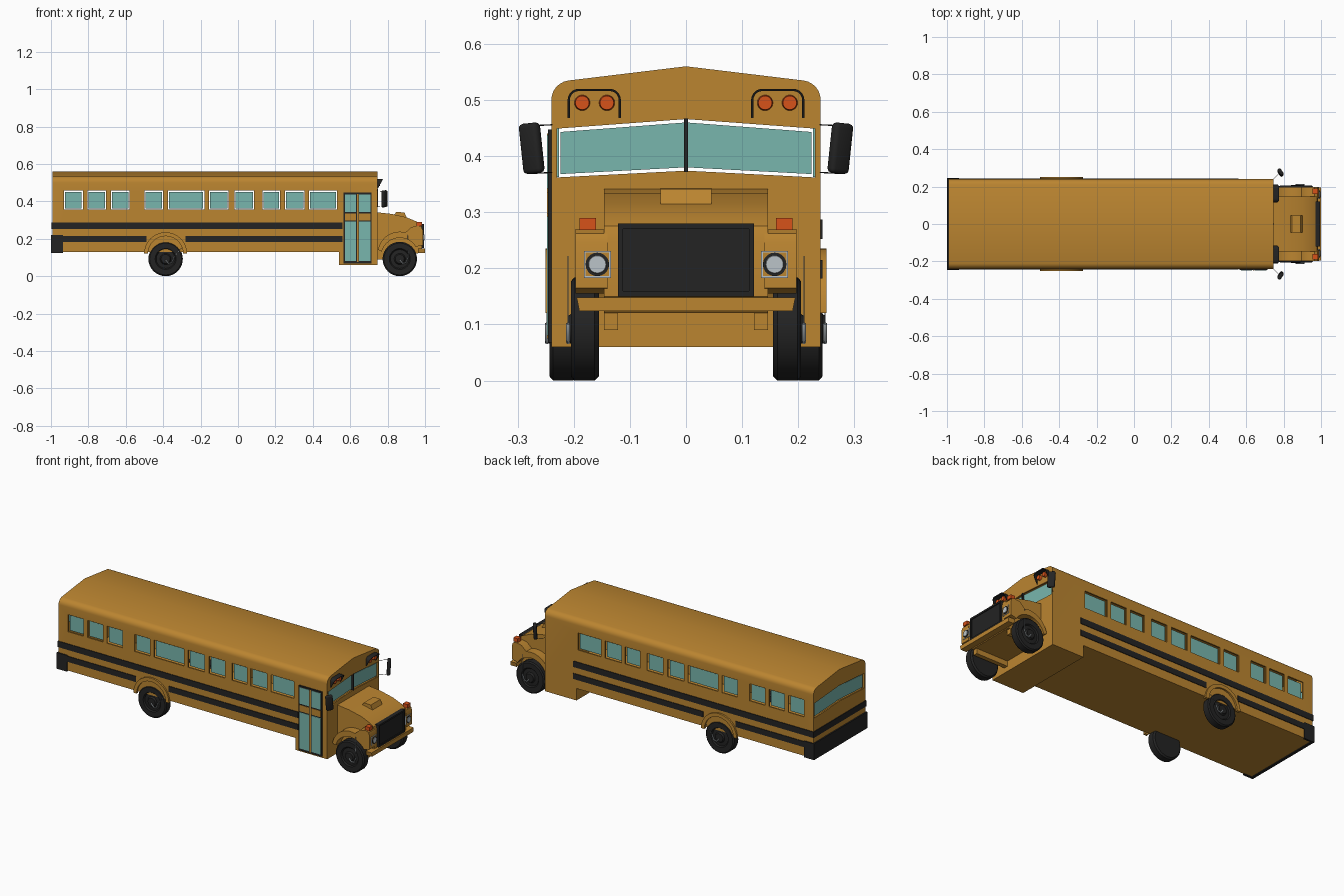
import bpy, bmesh
from math import sin, cos, pi, radians
from mathutils import Vector, Matrix

if "Cube" in bpy.data.objects:
    bpy.data.objects.remove(bpy.data.objects["Cube"])


def material(name, r, g, b):
    m = bpy.data.materials.new(name)
    m.use_nodes = True
    m.diffuse_color = (r, g, b, 1)
    m.node_tree.nodes["Principled BSDF"].inputs["Base Color"].default_value = (r, g, b, 1)
    return m


YELLOW = material("bus yellow", 0.5, 0.235, 0.03)
BLACK = material("soft black", 0.017, 0.017, 0.017)
GLASS = material("teal glass", 0.19, 0.47, 0.42)
ORANGE = material("lamp orange", 0.68, 0.085, 0.01)
SILVER = material("silver grey", 0.5, 0.55, 0.58)


def finish(name, bm, mat, smooth=False):
    bmesh.ops.recalc_face_normals(bm, faces=bm.faces)
    mesh = bpy.data.meshes.new(name)
    bm.to_mesh(mesh)
    bm.free()
    ob = bpy.data.objects.new(name, mesh)
    bpy.context.collection.objects.link(ob)
    mesh.materials.append(mat)
    bpy.ops.object.select_all(action="DESELECT")
    bpy.context.view_layer.objects.active = ob
    ob.select_set(True)
    if smooth:
        bpy.ops.object.shade_smooth_by_angle(angle=radians(35))
    return ob


def add_prism(bm, pts, axis, a, b):
    """Extrude a 2D outline along x (outline in y, z) or y (outline in x, z)."""
    def place(p, d):
        return (d, p[0], p[1]) if axis == "x" else (p[0], d, p[1])
    lo = [bm.verts.new(place(p, a)) for p in pts]
    hi = [bm.verts.new(place(p, b)) for p in pts]
    bm.faces.new(lo)
    bm.faces.new(hi)
    for i in range(len(pts)):
        j = (i + 1) % len(pts)
        bm.faces.new((lo[i], lo[j], hi[j], hi[i]))


def add_box(bm, x0, x1, y0, y1, z0, z1):
    add_prism(bm, [(y0, z0), (y1, z0), (y1, z1), (y0, z1)], "x", x0, x1)


def prism(name, pts, axis, a, b, mat, smooth=False):
    bm = bmesh.new()
    add_prism(bm, pts, axis, a, b)
    return finish(name, bm, mat, smooth)


def boxes(name, mat, *ranges):
    bm = bmesh.new()
    for r in ranges:
        add_box(bm, *r)
    return finish(name, bm, mat)


def arc(cx, cz, r, a0, a1, n):
    return [(cx + r * cos(radians(a0 + (a1 - a0) * i / n)),
             cz + r * sin(radians(a0 + (a1 - a0) * i / n))) for i in range(n + 1)]


def cut(target, cutter):
    bpy.context.view_layer.objects.active = target
    mod = target.modifiers.new("cut", "BOOLEAN")
    mod.operation, mod.solver, mod.object = "DIFFERENCE", "EXACT", cutter
    bpy.ops.object.modifier_apply(modifier=mod.name)
    bpy.data.objects.remove(cutter)


def wire(name, points, radius, mat):
    cu = bpy.data.curves.new(name, "CURVE")
    cu.dimensions, cu.bevel_depth, cu.bevel_resolution = "3D", radius, 1
    sp = cu.splines.new("POLY")
    sp.points.add(len(points) - 1)
    for p, co in zip(sp.points, points):
        p.co = (*co, 1)
    cu.materials.append(mat)
    bpy.context.collection.objects.link(bpy.data.objects.new(name, cu))


# Hollow body shell with a shallow peaked roof
def section(half, floor, drop):
    corner = arc(half - 0.035, 0.5 - drop, 0.035, 0, 82, 6)
    right = [(half, floor)] + corner
    return right + [(0, 0.56 - drop)] + [(-y, z) for y, z in reversed(right)]


def screen(gap):
    return [(-0.23 + gap, 0.362 + gap), (0, 0.374 + gap), (0.23 - gap, 0.362 + gap),
            (0.23 - gap, 0.449 - gap), (0, 0.466 - gap), (-0.23 + gap, 0.449 - gap)]


WINDOWS = [(-0.93, -0.83), (-0.805, -0.705), (-0.68, -0.58), (-0.5, -0.4), (-0.375, -0.18),
           (-0.155, -0.05), (-0.02, 0.085), (0.13, 0.225), (0.25, 0.355), (0.38, 0.53)]
GAP = 0.006
body = prism("body_shell", section(0.24, 0.13, 0), "x", -0.992, 0.745, YELLOW)
cut(body, prism("cutter", section(0.232, 0.14, 0.008), "x", -0.984, 0.737, YELLOW))
cut(body, boxes("cutter", YELLOW, *[(a, b, -0.3, 0.3, 0.357, 0.457) for a, b in WINDOWS]))
cut(body, prism("cutter", screen(0), "x", -1.1, 0.9, YELLOW))
bpy.context.view_layer.objects.active = body
body.select_set(True)
bpy.ops.object.shade_smooth_by_angle(angle=radians(35))
boxes("lower_step_body", YELLOW, (0.54, 0.745, -0.24, 0.24, 0.06, 0.135))

# Panes sit just inside the openings
for side, s in (("right", -1), ("left", 1)):
    boxes(side + "_side_panes", GLASS,
          *[(a + GAP, b - GAP, s * 0.226, s * 0.23, 0.357 + GAP, 0.457 - GAP) for a, b in WINDOWS])
prism("windshield", screen(GAP), "x", 0.732, 0.738, GLASS)
prism("rear_window", screen(GAP), "x", -0.985, -0.979, GLASS)
boxes("windshield_post", BLACK, (0.735, 0.748, -0.004, 0.004, 0.372, 0.467))

# Stripes wrap the sides and back, and stop at the rear wheel arches
S = 0.2435
stripes = [(-0.996, -0.99, -S, S, 0.252, 0.287), (-0.996, -0.99, -S, S, 0.182, 0.215)]
for s in (-1, 1):
    stripes += [(-0.996, 0.56, s * 0.239, s * S, 0.252, 0.287),
                (-0.996, -0.49, s * 0.239, s * S, 0.182, 0.215),
                (-0.28, 0.56, s * 0.239, s * S, 0.182, 0.215)]
boxes("black_stripes", BLACK, *stripes)
boxes("rear_bumper", BLACK, (-1, -0.985, -0.246, 0.246, 0.125, 0.22),
      (-1, -0.935, -0.246, -0.235, 0.125, 0.22), (-1, -0.935, 0.235, 0.246, 0.125, 0.22))

# Folding entry door on the right side
boxes("door_frame", BLACK, (0.565, 0.715, -0.246, -0.238, 0.068, 0.447))
leaves = [(0.572, 0.632), (0.648, 0.708)]
boxes("door_panels", YELLOW, *[(a, b, -0.248, -0.24, 0.298, 0.335) for a, b in leaves],
      (0.635, 0.645, -0.248, -0.24, 0.075, 0.44))
boxes("door_panes", GLASS, *[(a, b, -0.248, -0.24, z0, z1) for a, b in leaves
                             for z0, z1 in ((0.08, 0.292), (0.342, 0.438))])

# Engine hood, scoop and grille
prism("hood", [(0.74, 0.12), (0.74, 0.342), (0.82, 0.333), (0.9, 0.315), (0.955, 0.292),
               (0.978, 0.275), (0.985, 0.25), (0.985, 0.15), (0.96, 0.12)],
      "y", -0.146, 0.146, YELLOW, True)
prism("hood_scoop", [(0.83, 0.32), (0.845, 0.343), (0.89, 0.341), (0.905, 0.305)],
      "y", -0.045, 0.045, YELLOW)
boxes("grille_frame", BLACK, (0.965, 0.99, -0.121, 0.121, 0.15, 0.28))
boxes("grille_ribs", BLACK, (0.985, 0.995, -0.121, -0.112, 0.15, 0.28),
      (0.985, 0.995, 0.112, 0.121, 0.15, 0.28), (0.985, 0.995, -0.12, 0.12, 0.27, 0.28),
      (0.985, 0.995, -0.12, 0.12, 0.15, 0.16))
prism("front_bumper", [(-0.195, 0.148), (-0.19, 0.124), (0.19, 0.124), (0.195, 0.148)],
      "x", 0.962, 1.0, YELLOW)


def cylinder(name, mat, radius, loc, depth, axis="x", taper=1.0):
    bm = bmesh.new()
    turn = Matrix.Rotation(pi / 2, 4, "Y" if axis == "x" else "X")
    bmesh.ops.create_cone(bm, cap_ends=True, segments=20, radius1=radius, radius2=radius * taper,
                          depth=depth, matrix=Matrix.Translation(loc) @ turn)
    return finish(name, bm, mat, True)


def wheel(name, x, y, s):
    """Lathe a tyre whose inner face is at y, facing the side s."""
    profile = [(0, 0), (0.084, 0), (0.092, 0.008), (0.092, 0.044), (0.085, 0.05), (0.056, 0.05),
               (0.05, 0.043), (0.03, 0.045), (0.024, 0.054), (0, 0.054)]
    bm = bmesh.new()
    vs = [bm.verts.new((r, d * s, 0)) for r, d in profile]
    es = [bm.edges.new(e) for e in zip(vs, vs[1:])]
    bmesh.ops.spin(bm, geom=vs + es, cent=(0, 0, 0), axis=(0, 1, 0), angle=2 * pi, steps=32)
    bmesh.ops.remove_doubles(bm, verts=bm.verts, dist=1e-5)
    bmesh.ops.translate(bm, verts=bm.verts, vec=(x, y * s, 0.092))
    finish(name, bm, BLACK, True)


for side, s in (("right", -1), ("left", 1)):
    # Wheels with small hub levers
    for end, x, y, tail in (("rear", -0.387, 0.193, (0.085, 0.06)), ("front", 0.865, 0.155, (0.043, 0.13))):
        wheel(f"{side}_{end}_wheel", x, y, s)
        lever = [(0, -0.005), (0.015, -0.024), (0.033, -0.02), (0.045, 0.01)]
        wire(f"{side}_{end}_hub_lever", [(x + a, s * (y + 0.055), 0.092 + b) for a, b in lever], 0.0035, SILVER)
        wire(f"{side}_{end}_hub_rod", [(x + a, s * (y + 0.055), 0.092 + b) for a, b in (lever[-1], tail)],
             0.001, SILVER)
    # Rear wheel arch
    prism(side + "_rear_arch", arc(-0.387, 0.12, 0.115, 0, 180, 20) + arc(-0.387, 0.12, 0.094, 180, 0, 20),
          "y", s * 0.235, s * 0.25, YELLOW, True)
    # Front fender with headlight block
    outer = arc(0.865, 0.12, 0.118, 170, 75, 12)
    nose = [(0.925, 0.262), (0.965, 0.27), (0.982, 0.262), (0.988, 0.245), (0.988, 0.165), (0.962, 0.16)]
    prism(side + "_front_fender", outer + nose + arc(0.865, 0.105, 0.1, 30, 165, 14),
          "y", s * 0.14, s * 0.197, YELLOW, True)
    boxes(side + "_frame_rail", YELLOW, (0.74, 0.95, s * 0.121, s * 0.146, 0.09, 0.15))
    # Headlight, turn lamp
    boxes(side + "_headlight_bezel", SILVER, (0.985, 0.991, s * 0.134, s * 0.182, 0.183, 0.231))
    boxes(side + "_headlight_panel", YELLOW, (0.986, 0.992, s * 0.137, s * 0.179, 0.186, 0.228))
    cylinder(side + "_headlight_ring", BLACK, 0.021, (0.991, s * 0.158, 0.207), 0.006)
    cylinder(side + "_headlight", SILVER, 0.018, (0.992, s * 0.158, 0.207), 0.01, taper=0.85)
    boxes(side + "_turn_lamp", ORANGE, (0.955, 0.983, s * 0.16, s * 0.19, 0.268, 0.29))
    # Warning lamps beneath an arched visor
    for i, y in enumerate((0.141, 0.185)):
        cylinder(f"{side}_warning_lamp_{i + 1}", ORANGE, 0.0145, (0.75, s * y, 0.495), 0.02, taper=0.85)
    def visor_line(g):
        return ([(0.211 - g, 0.468)] + arc(0.191, 0.5, 0.02 - g, 0, 90, 5)
                + arc(0.136, 0.5, 0.02 - g, 90, 180, 5) + [(0.116 + g, 0.468)])
    ring = [(s * y, z) for y, z in visor_line(0) + visor_line(0.004)[::-1]]
    visor = prism(side + "_lamp_visor", ring, "x", 0.742, 0.776, BLACK, True)
    for v in visor.data.vertices:
        if v.co.x > 0.76:
            v.co.x -= max(0, 0.52 - v.co.z) * 0.55
    # Mirror on two thin arms
    bm = bmesh.new()
    bmesh.ops.create_cube(bm, size=1, matrix=Matrix.Diagonal((0.02, 0.04, 0.09, 1)))
    bmesh.ops.bevel(bm, geom=bm.edges[:], offset=0.008, segments=3, affect="EDGES", profile=0.5)
    pose = (Matrix.Translation(Vector((0.783, s * 0.275, 0.414))) @ Matrix.Rotation(radians(-6 * s), 4, "X")
            @ Matrix.Rotation(radians(35 * s), 4, "Z"))
    bmesh.ops.transform(bm, matrix=pose, verts=bm.verts)
    finish(side + "_mirror", bm, BLACK, True)
    for arm, z in (("upper", 0.456), ("lower", 0.371)):
        wire(f"{side}_{arm}_mirror_arm", [(0.74, s * 0.235, z), (0.783, s * 0.278, z - 0.002)], 0.0012, BLACK)
